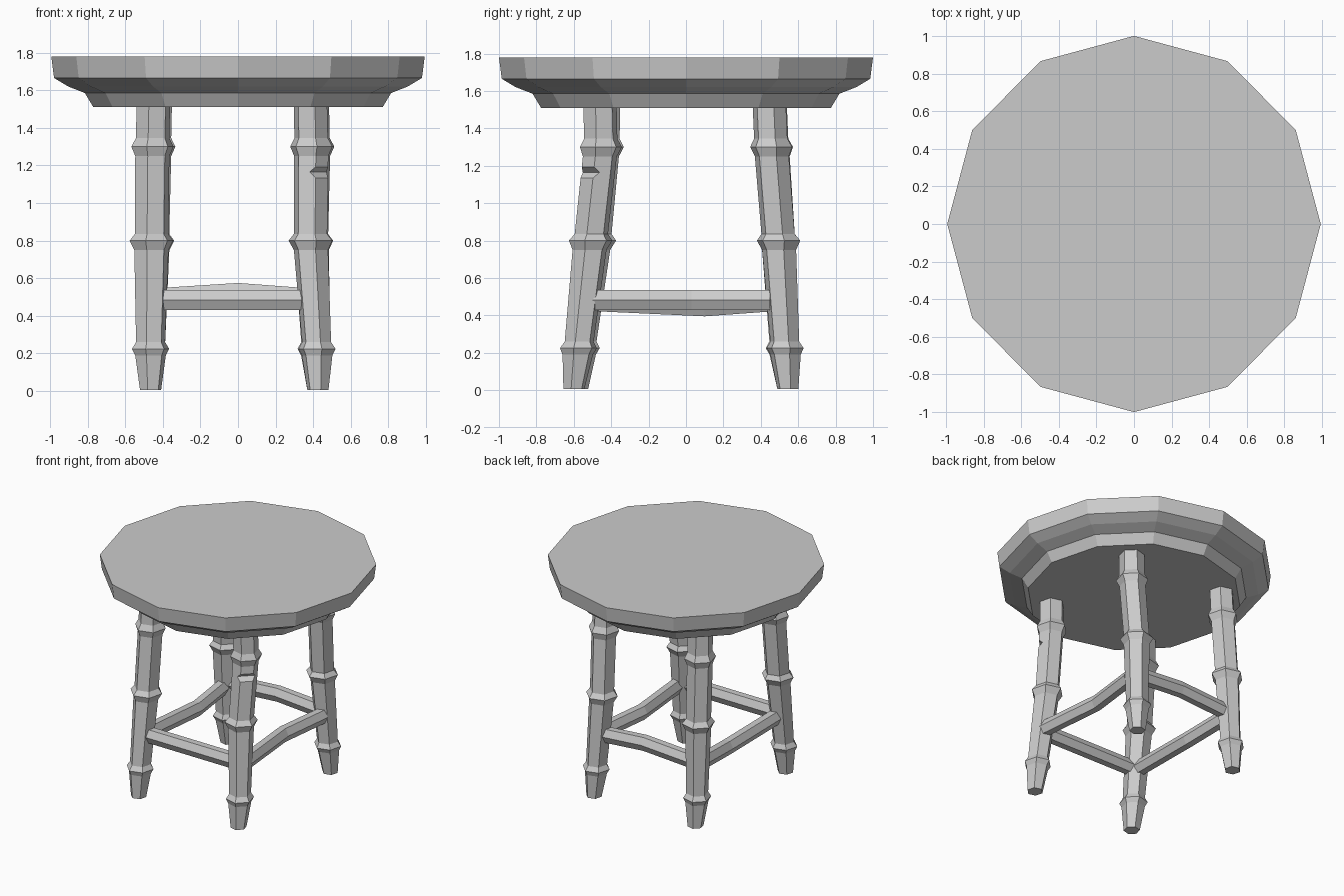
import bpy, bmesh, math
from mathutils import Vector, Matrix

if "Cube" in bpy.data.objects:
    bpy.data.objects.remove(bpy.data.objects["Cube"])


def finish(name, bm):
    bmesh.ops.recalc_face_normals(bm, faces=bm.faces)
    mesh = bpy.data.meshes.new(name)
    bm.to_mesh(mesh)
    bm.free()
    ob = bpy.data.objects.new(name, mesh)
    bpy.context.collection.objects.link(ob)
    return ob


def loft(name, rings):
    """Skin a list of equal-length point rings and cap both ends."""
    bm = bmesh.new()
    rows = [[bm.verts.new(p) for p in ring] for ring in rings]
    n = len(rows[0])
    for a, b in zip(rows, rows[1:]):
        for i in range(n):
            j = (i + 1) % n
            bm.faces.new((a[i], a[j], b[j], b[i]))
    bm.faces.new(rows[0])
    bm.faces.new(rows[-1])
    return finish(name, bm)


def circle(cx, cy, z, r, n, start=0.0):
    return [(cx + r * math.cos(start + math.tau * i / n),
             cy + r * math.sin(start + math.tau * i / n), z) for i in range(n)]


def lerp_path(path, z):
    """Leg centre (x, y) at height z along a list of (z, x, y)."""
    for (z0, x0, y0), (z1, x1, y1) in zip(path, path[1:]):
        if z <= z1:
            t = (z - z0) / (z1 - z0)
            return x0 + (x1 - x0) * t, y0 + (y1 - y0) * t
    return path[-1][1:]


def chip(target, centre, size, yaw):
    """Cut a small V-shaped nick with a cube turned on its edge."""
    bm = bmesh.new()
    bmesh.ops.create_cube(bm, size=1)
    bm.transform(Matrix.Translation(centre) @ Matrix.Rotation(yaw, 4, 'Z')
                 @ Matrix.Rotation(math.pi / 4, 4, 'Y')
                 @ Matrix.Diagonal((size, 0.3, size, 1)))
    cutter = finish(target.name + "_chip_cutter", bm)
    cutter.hide_render = True
    cutter.hide_viewport = True
    mod = target.modifiers.new("chip", 'BOOLEAN')
    mod.operation = 'DIFFERENCE'
    mod.object = cutter


# Seat: twelve-sided slab with a stepped underside
seat_profile = [(0.775, 1.51), (0.82, 1.585), (0.91, 1.62), (0.985, 1.665), (1.0, 1.78)]
seat = loft("seat", [circle(0, 0, z, r, 12) for r, z in seat_profile])
seat.scale.x = 0.993
chip(seat, (0.70, 0.70, 1.80), 0.06, math.radians(45))

# Legs: six-sided bamboo canes, splayed, with three knuckles
leg_profile = [(0.005, 0.058), (0.19, 0.084), (0.225, 0.102), (0.26, 0.08),
               (0.75, 0.094), (0.80, 0.12), (0.835, 0.092),
               (1.25, 0.094), (1.30, 0.116), (1.345, 0.092), (1.53, 0.092)]
leg_paths = {
    "front_right_leg": [(0, 0.425, -0.60), (0.225, 0.42, -0.575), (0.8, 0.385, -0.51),
                        (1.3, 0.39, -0.455), (1.53, 0.385, -0.46)],
    "front_left_leg": [(0, -0.465, -0.58), (0.225, -0.465, -0.56), (0.8, -0.46, -0.49),
                       (1.3, -0.455, -0.445), (1.53, -0.45, -0.44)],
    "back_right_leg": [(0, 0.425, 0.545), (0.225, 0.415, 0.53), (0.8, 0.39, 0.495),
                       (1.3, 0.40, 0.455), (1.53, 0.395, 0.445)],
    "back_left_leg": [(0, -0.465, 0.545), (0.225, -0.465, 0.525), (0.8, -0.455, 0.495),
                      (1.3, -0.445, 0.46), (1.53, -0.44, 0.45)],
}
for name, path in leg_paths.items():
    turn = math.radians(15 if path[0][1] * path[0][2] > 0 else 45 - 30)
    turn = turn if path[0][1] * path[0][2] > 0 else -turn
    leg = loft(name, [circle(*lerp_path(path, z), z, r, 6, turn) for z, r in leg_profile])
    if name == "front_right_leg":
        chip(leg, (0.462, -0.545, 1.165), 0.075, math.radians(-45))


# Stretchers: six-sided rungs, each with its own slight bend in the middle
def stretcher(name, start, middle, end, half_w=0.052, half_h=0.053):
    pts = [Vector(p) for p in (start, middle, end)]
    along = (pts[2] - pts[0]).normalized()
    side = along.cross(Vector((0, 0, 1))).normalized()
    section = [(1, 0), (0.5, 1), (-0.5, 1), (-1, 0), (-0.5, -1), (0.5, -1)]
    return loft(name, [[p + side * (u * half_w) + Vector((0, 0, v * half_h))
                        for u, v in section] for p in pts])


stretcher("front_stretcher", (-0.425, -0.53, 0.485), (0, -0.535, 0.485), (0.36, -0.54, 0.485))
stretcher("right_stretcher", (0.42, -0.50, 0.483), (0.37, 0.03, 0.483), (0.42, 0.45, 0.483))
stretcher("left_stretcher", (-0.455, -0.48, 0.475), (-0.43, 0.10, 0.448), (-0.455, 0.47, 0.475))
stretcher("back_stretcher", (-0.42, 0.51, 0.495), (0.0, 0.51, 0.522), (0.36, 0.51, 0.495))
